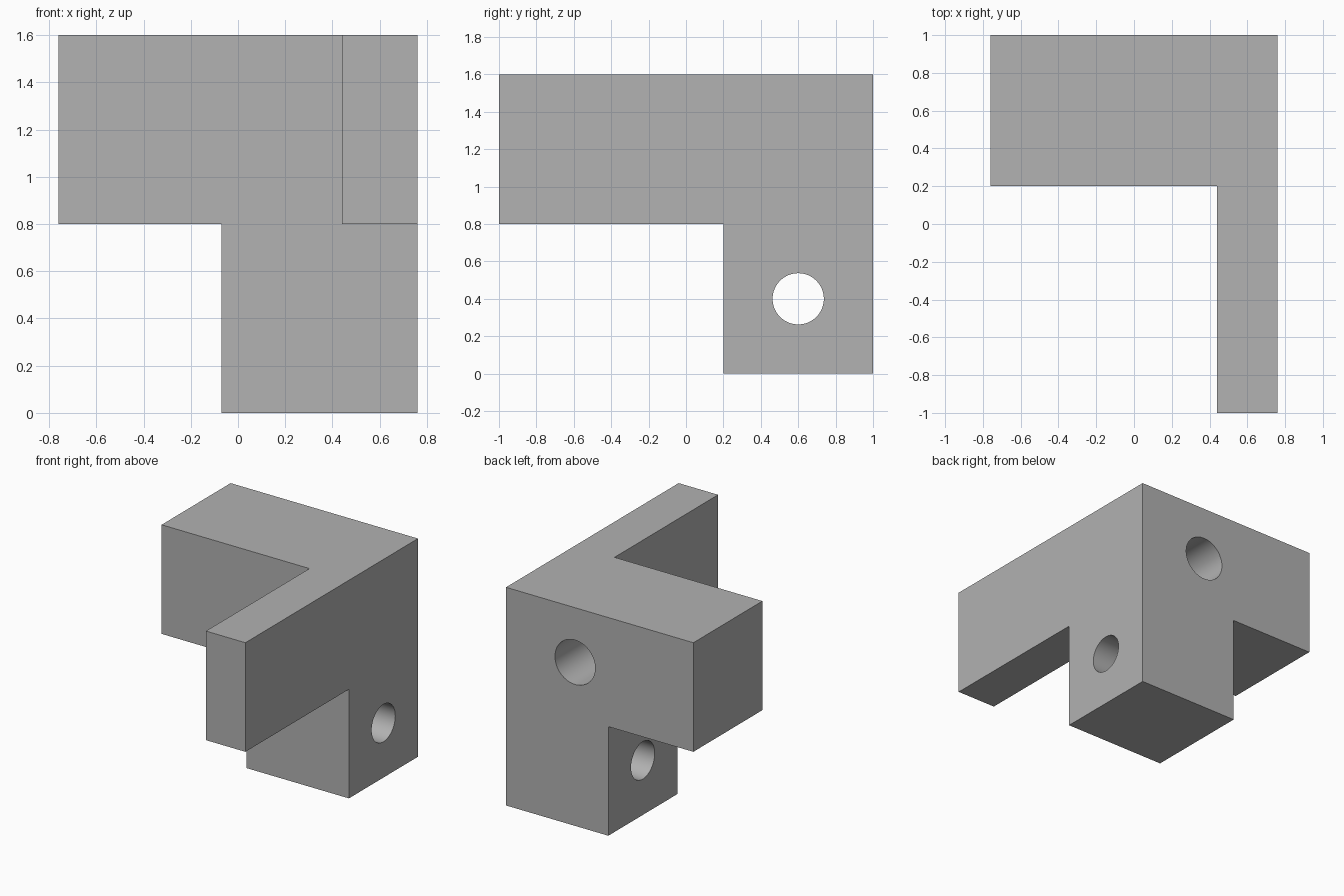
import bpy
import math
from mathutils import Vector

cube = bpy.data.objects.get("Cube")
if cube:
    bpy.data.objects.remove(cube, do_unlink=True)

grey = bpy.data.materials.new("plain_grey")
grey.use_nodes = True
colour = (0.445, 0.445, 0.445, 1)
grey.diffuse_color = colour
grey.node_tree.nodes["Principled BSDF"].inputs["Base Color"].default_value = colour


def box(name, low, high):
    low, high = Vector(low), Vector(high)
    bpy.ops.mesh.primitive_cube_add(size=1, location=(low + high) / 2)
    ob = bpy.context.object
    ob.name = name
    ob.scale = high - low
    bpy.ops.object.transform_apply(location=True, rotation=True, scale=True)
    ob.data.materials.append(grey)
    return ob


def drill(name, radius, start, end):
    start, end = Vector(start), Vector(end)
    axis = end - start
    bpy.ops.mesh.primitive_cylinder_add(
        vertices=64, radius=radius, depth=axis.length, location=(start + end) / 2,
        rotation=axis.to_track_quat('Z', 'Y').to_euler())
    ob = bpy.context.object
    ob.name = name
    ob.data.materials.append(grey)
    return ob


# Full block that the three-armed bracket is cut from
bracket = box("corner_bracket", (-0.76, -1, 0), (0.76, 1, 1.6))

cutters = [
    # Notches leaving the crossbar, the forward arm and the leg
    box("front_notch", (-2, -2, -1), (0.44, 0.2, 3)),
    box("under_arm_notch", (-2, -2, -1), (2, 0.2, 0.8)),
    box("under_crossbar_notch", (-2, -2, -1), (-0.07, 2, 0.8)),
    # Through hole in the leg and blind hole in the back
    drill("leg_hole", 0.137, (-0.4, 0.6, 0.4), (1, 0.6, 0.4)),
    drill("back_hole", 0.163, (0.2, 1.2, 1.2), (0.2, 0.4, 1.2)),
]

bpy.ops.object.select_all(action='DESELECT')
bracket.select_set(True)
bpy.context.view_layer.objects.active = bracket
for cutter in cutters:
    cutter.hide_render = True
    mod = bracket.modifiers.new(cutter.name, 'BOOLEAN')
    mod.operation = 'DIFFERENCE'
    mod.solver = 'EXACT'
    mod.object = cutter
    bpy.ops.object.modifier_apply(modifier=mod.name)
    bpy.data.objects.remove(cutter, do_unlink=True)

# Smooth hole walls, crisp block edges
bpy.ops.object.shade_smooth_by_angle(angle=math.radians(30))
